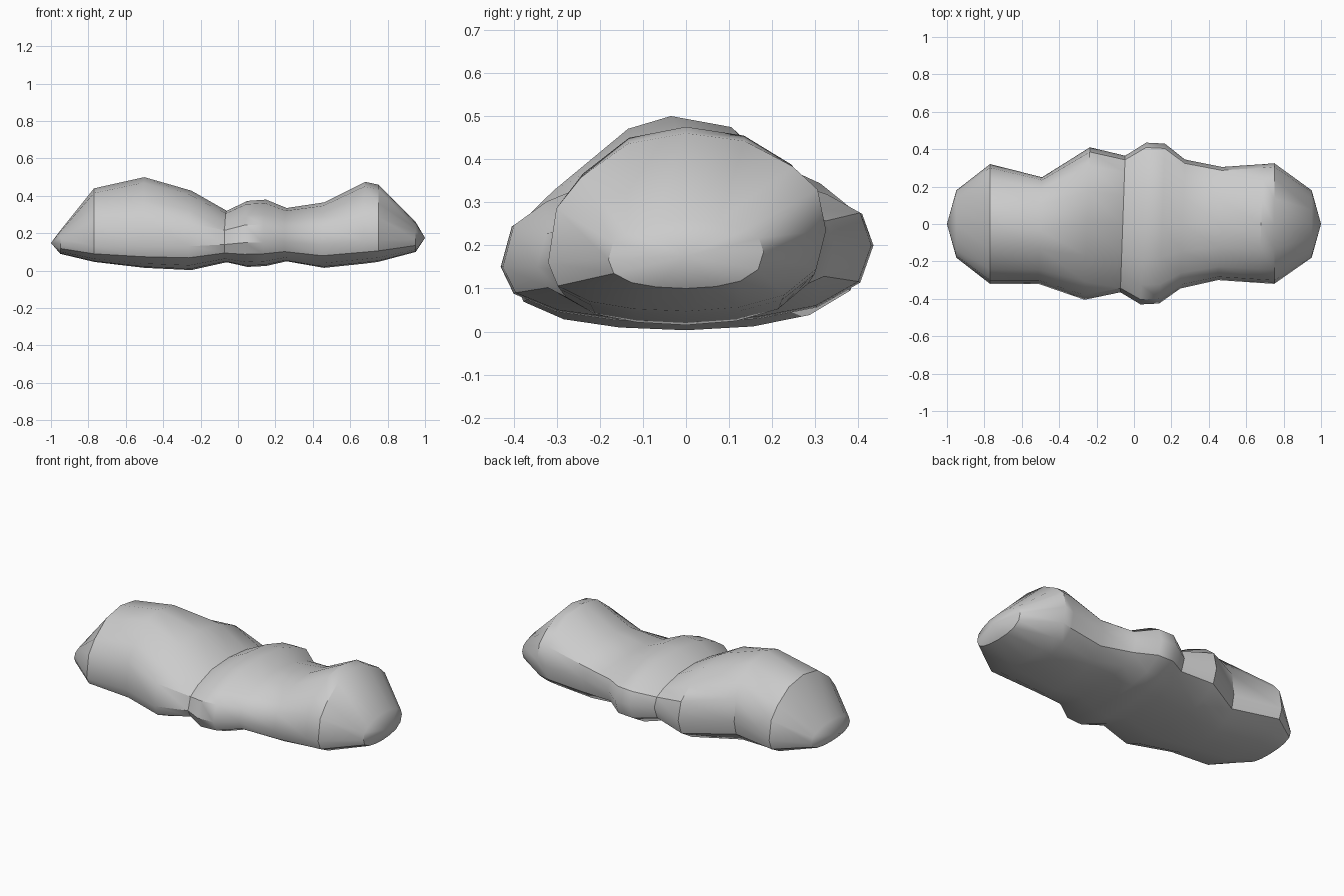
import bpy, bmesh

if "Cube" in bpy.data.objects:
    bpy.data.objects.remove(bpy.data.objects["Cube"])

# cross-sections along x: x, front width, back width, bottom z, front rim z, back rim z, top z
stations = [
    (-0.95, .18, .18, .09, .145, .15, .215),
    (-0.77, .32, .32, .047, .13, .17, .44),
    (-0.50, .32, .25, .015, .13, .18, .50),
    (-0.25, .405, .41, .003, .13, .18, .428),
    (-0.06, .365, .365, .045, .14, .19, .32),
    (0.05, .43, .435, .02, .15, .20, .373),
    (0.15, .425, .43, .025, .15, .20, .38),
    (0.26, .345, .345, .05, .15, .20, .335),
    (0.46, .30, .305, .015, .14, .20, .365),
    (0.68, .315, .32, .038, .155, .22, .475),
    (0.75, .32, .325, .047, .16, .235, .46),
    (0.95, .18, .18, .10, .167, .185, .26),
]
# width fraction, height fraction between rim and bottom / top
lower = [(.38, .05), (.70, .20), (.93, .52)]
upper = [(.94, .42), (.76, .66), (.42, .92)]


def section(bm, s):
    x, wf, wb, zb, rf, rb, zt = s
    skew = -.035 if x == -.50 else 0
    pts = [(0, zb)]
    back = [(wb * a, zb + (rb - zb) * k) for a, k in lower] + [(wb, rb)]
    back += [(wb * a, rb + (zt - rb) * k) for a, k in upper]
    front = [(-wf * a, zb + (rf - zb) * k) for a, k in lower] + [(-wf, rf)]
    front += [(-wf * a, rf + (zt - rf) * k) for a, k in upper]
    pts += back + [(skew, zt)] + front[::-1]
    shear = .035 if abs(x) < .7 else 0
    return [bm.verts.new((x + shear * y, y, z)) for y, z in pts]


# lumpy body lofted through the sections and closed to a point at each end
bm = bmesh.new()
rings = [section(bm, s) for s in stations]
n = len(rings[0])
for a, b in zip(rings, rings[1:]):
    for i in range(n):
        j = (i + 1) % n
        bm.faces.new((a[i], a[j], b[j], b[i]))
for ring, tip in ((rings[0], (-1, 0, .148)), (rings[-1], (1, 0, .175))):
    t = bm.verts.new(tip)
    for i in range(n):
        bm.faces.new((ring[i], ring[(i + 1) % n], t))
bmesh.ops.recalc_face_normals(bm, faces=bm.faces[:])
mesh = bpy.data.meshes.new("lumpy_body")
bm.to_mesh(mesh)
bm.free()
body = bpy.data.objects.new("lumpy_body", mesh)
bpy.context.collection.objects.link(body)
bpy.context.view_layer.objects.active = body
body.select_set(True)
bpy.ops.object.shade_smooth_by_angle(angle=0.61)
